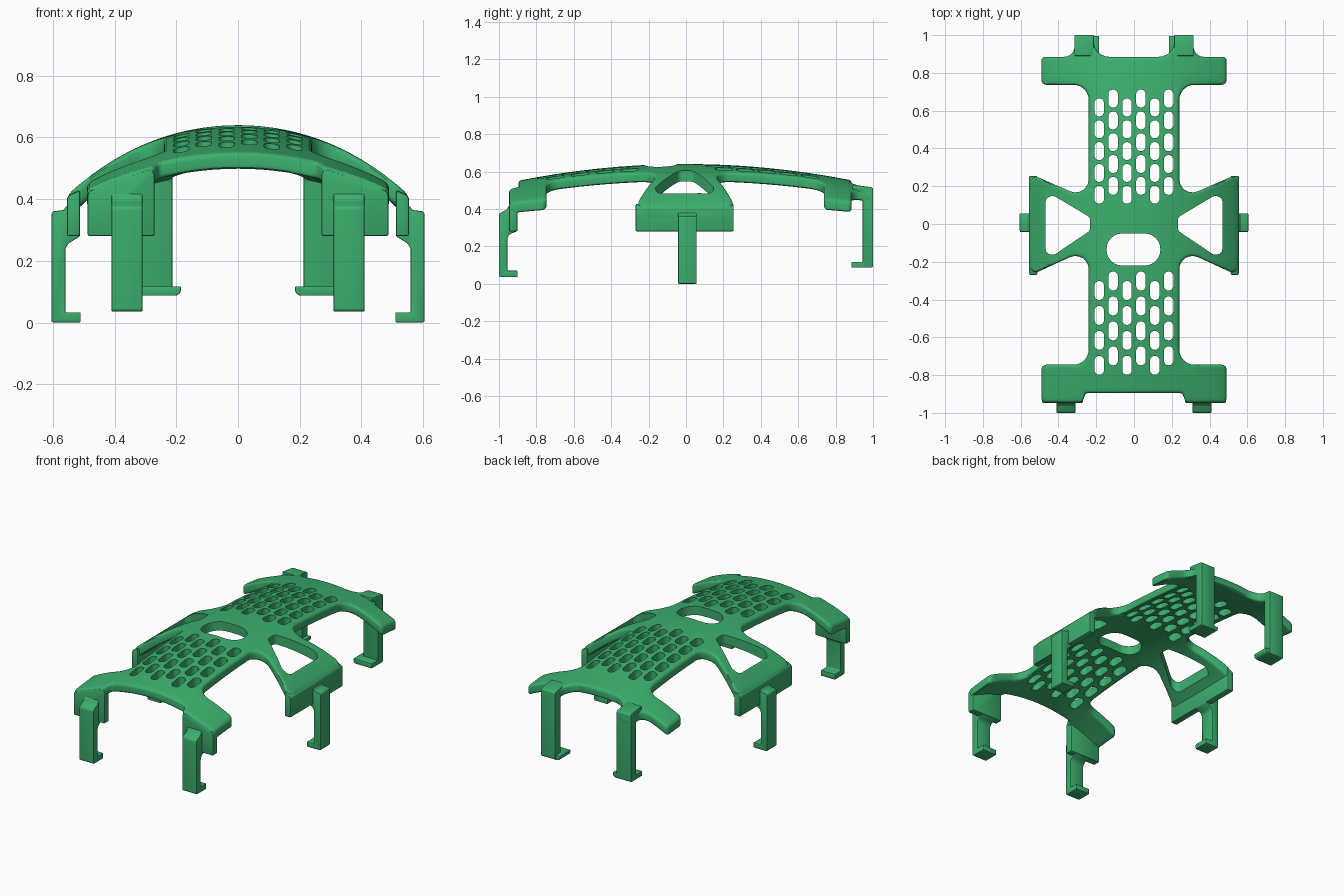
import bpy, bmesh, math
from mathutils import Vector

if "Cube" in bpy.data.objects:
    bpy.data.objects.remove(bpy.data.objects["Cube"])

mat = bpy.data.materials.new("green")
mat.diffuse_color = (0.045, 0.43, 0.155, 1)
mat.use_nodes = True
mat.node_tree.nodes["Principled BSDF"].inputs["Base Color"].default_value = mat.diffuse_color


def rounded(pts, seg=6):
    """Closed 2D outline; each point is (x, y, corner radius)."""
    out = []
    for i, (x, y, r) in enumerate(pts):
        p = Vector((x, y))
        a = (Vector(pts[i - 1][:2]) - p).normalized()
        b = (Vector(pts[(i + 1) % len(pts)][:2]) - p).normalized()
        ang = a.angle(b)
        if r == 0 or ang > 3.1:
            out.append(p)
            continue
        t = r / math.tan(ang / 2)
        c = p + (a + b).normalized() * (r / math.sin(ang / 2))
        s, e = p + a * t - c, p + b * t - c
        sweep = math.pi - ang
        for k in range(seg + 1):
            f = k / seg
            w = (math.sin((1 - f) * sweep) * s + math.sin(f * sweep) * e) / math.sin(sweep)
            out.append(c + w)
    return out


def extrude(bm, pts, lo, hi, axes="xyz"):
    """Add a prism: outline in the first two axes, depth along the third."""
    def place(p, w):
        d = dict(zip(axes, (p[0], p[1], w)))
        return bm.verts.new((d["x"], d["y"], d["z"]))
    bot = [place(p, lo) for p in pts]
    top = [place(p, hi) for p in pts]
    rims = [bm.faces.new(bot), bm.faces.new(top)]
    n = len(pts)
    for i in range(n):
        j = (i + 1) % n
        bm.faces.new((bot[i], bot[j], top[j], top[i]))
    bmesh.ops.recalc_face_normals(bm, faces=bm.faces[:])
    return rims


def finish(name, bm):
    me = bpy.data.meshes.new(name)
    bm.to_mesh(me)
    bm.free()
    ob = bpy.data.objects.new(name, me)
    bpy.context.collection.objects.link(ob)
    me.materials.append(mat)
    return ob


def apply_and_shade(ob):
    bpy.ops.object.select_all(action='DESELECT')
    ob.select_set(True)
    bpy.context.view_layer.objects.active = ob
    for m in list(ob.modifiers):
        bpy.ops.object.modifier_apply(modifier=m.name)
    bpy.ops.object.shade_smooth_by_angle(angle=math.radians(35))


def part(name, pts, lo, hi, axes, bevel=0.008):
    bm = bmesh.new()
    extrude(bm, rounded(pts), lo, hi, axes)
    ob = finish(name, bm)
    b = ob.modifiers.new("bevel", 'BEVEL')
    b.width, b.segments, b.limit_method, b.angle_limit = bevel, 2, 'ANGLE', math.radians(40)
    ob.modifiers.new("mirror", 'MIRROR')
    apply_and_shade(ob)


def arch(x, y):
    """Height of the doubly curved top surface and its vertical thickness factor."""
    r = 0.78 + 0.42 * y * y
    root = math.sqrt(r * r - x * x)
    return 0.64 - y * y / 9 - (r - root), r / root


# Arched plate: flat rounded outline, sliced finely, then bent
half = [(.255, -.895, .02), (.275, -.945, .02), (.49, -.945, .025), (.49, -.745, .025),
        (.24, -.745, .08), (.24, -.13, .07), (.555, -.275, .035), (.555, .268, .035),
        (.24, .13, .07), (.24, .737, .08), (.49, .737, .025), (.49, .885, .02),
        (.315, .885, .055), (.315, 1, .016), (.215, 1, .016), (.215, .885, .085)]
outline = half + [(-x, y, r) for x, y, r in reversed(half)]
bm = bmesh.new()
rims = extrude(bm, rounded(outline), -.055, 0)
edges = list({e for f in rims for e in f.edges})
bmesh.ops.bevel(bm, geom=edges, offset=.014, segments=3, profile=.5, affect='EDGES')
bmesh.ops.triangulate(bm, faces=bm.faces[:])
for axis, count, step in ((0, 13, .04), (1, 13, .072)):
    for i in range(-count, count + 1):
        co, no = Vector(), Vector()
        co[axis], no[axis] = i * step + .0007, 1
        bmesh.ops.bisect_plane(bm, geom=bm.verts[:] + bm.edges[:] + bm.faces[:],
                               plane_co=co, plane_no=no, dist=1e-5)
for v in bm.verts:
    z, k = arch(v.co.x, v.co.y)
    v.co.z = z + v.co.z * k
plate = finish("arched_plate", bm)

# Openings: vent slots, centre slot and side windows
bm = bmesh.new()


def slot(x, y, w, h):
    r = min(w, h) / 2 * .98
    a, b = w / 2, h / 2
    extrude(bm, rounded([(x - a, y - b, r), (x + a, y - b, r), (x + a, y + b, r), (x - a, y + b, r)]), 0, 1)


for i in range(6):
    x = -.184 + i * .0735
    for k in range(4):
        slot(x, (-.302 if i % 2 else -.352) - k * .132, .05, .1)
    for k in range(5):
        slot(x, (.664 if i % 2 else .617) - k * .1155, .05, .095)
slot(-.003, -.135, .285, .17)
for s in (1, -1):
    extrude(bm, rounded([(s * .232, -.035, .03), (s * .425, -.165, .03), (s * .468, -.155, .03),
                         (s * .468, .14, .03), (s * .425, .15, .03), (s * .232, .035, .03)], 4), 0, 1)
cutter = finish("opening_cutter", bm)
cutter.hide_render = True
cut = plate.modifiers.new("openings", 'BOOLEAN')
cut.object, cut.operation, cut.solver = cutter, 'DIFFERENCE', 'EXACT'
apply_and_shade(plate)
bpy.data.objects.remove(cutter)

# Side skirts below the wings, with side clips
part("side_skirt", [(.512, .28, 0), (.555, .28, 0), (.555, .41, .02), (.512, .43, 0)],
     -.27, .255, "xzy")
part("side_clip", [(.51, 0, 0), (.605, 0, .008), (.605, .36, .012), (.565, .365, .01), (.555, .38, 0),
                   (.53, .38, 0), (.512, .28, 0), (.56, .25, .035), (.56, .033, 0), (.51, .033, 0)],
     -.042, .056, "xzy", .004)

# Front corner pads with front clips
part("front_pad", [(.27, .28, 0), (.488, .28, 0), (.488, .425, .02), (.27, .505, .02)],
     -.947, -.9, "xzy")
part("front_clip", [(-1, .035, .012), (-.9, .035, 0), (-.9, .07, 0), (-.955, .07, .008), (-.955, .26, .035),
                    (-.905, .28, 0), (-.905, .42, 0), (-.945, .42, 0), (-.96, .395, .015), (-1, .375, .02)],
     .31, .41, "yzx", .004)

# Rear clips hanging from the rear arms, with wider inner feet
part("rear_clip", [(1, .087, .012), (.95, .087, 0), (.945, .115, 0), (.945, .5, .05), (.89, .5, 0),
                   (.89, .53, 0), (1, .515, .015)], .213, .315, "yzx", .004)
part("rear_foot", [(.185, .087, .02), (.315, .087, 0), (.315, .117, 0), (.185, .117, .004)],
     .885, .995, "xzy", .003)
